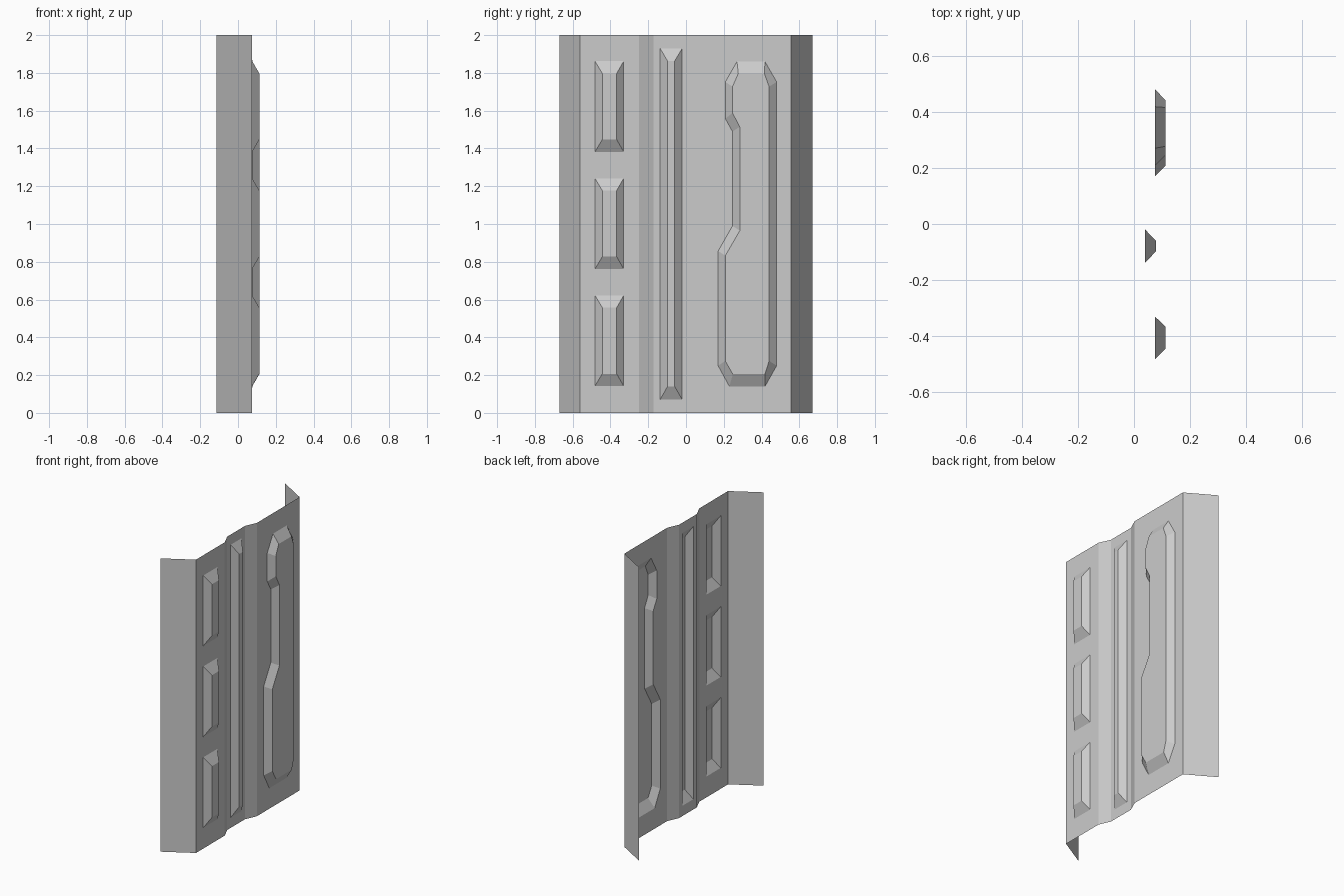
import bpy, bmesh

if "Cube" in bpy.data.objects:
    bpy.data.objects.remove(bpy.data.objects["Cube"])

FACE, RECESS, RAISE = 0.075, 0.04, 0.038


def finish(bm, name):
    # Every face of the pressed sheet looks towards +x
    bm.normal_update()
    for f in bm.faces:
        if f.normal.x < 0:
            f.normal_flip()
    mesh = bpy.data.meshes.new(name)
    bm.to_mesh(mesh)
    bm.free()
    obj = bpy.data.objects.new(name, mesh)
    bpy.context.collection.objects.link(obj)


def ring(bm, pts, x):
    return [bm.verts.new((x, y, z)) for y, z in pts]


def loop_edges(bm, verts):
    return [bm.edges.new((verts[i - 1], verts[i])) for i in range(len(verts))]


def rect(y0, y1, z0, z1):
    return [(y0, z0), (y1, z0), (y1, z1), (y0, z1)]


def plate(name, x, y0, y1, pressings=()):
    """Flat upright plate; each pressing is an (outer, inner) outline pair."""
    bm = bmesh.new()
    edges = loop_edges(bm, ring(bm, rect(y0, y1, 0, 2), x))
    rings = []
    for outer, inner in pressings:
        a = ring(bm, outer, x)
        edges += loop_edges(bm, a)
        rings.append((a, ring(bm, inner, x + RAISE)))
    bmesh.ops.triangle_fill(bm, edges=edges, use_beauty=True, normal=(1, 0, 0))
    for a, b in rings:
        for i in range(len(a)):
            bm.faces.new((a[i - 1], a[i], b[i], b[i - 1]))
        bm.faces.new(b)
    finish(bm, name)


def strip(name, x0, y0, x1, y1):
    bm = bmesh.new()
    bm.faces.new([bm.verts.new(p) for p in
                  ((x0, y0, 0), (x1, y1, 0), (x1, y1, 2), (x0, y0, 2))])
    finish(bm, name)


# Folded side flanges
strip("left_flange", -0.115, -0.67, FACE, -0.56)
strip("right_flange", FACE, 0.557, -0.115, 0.67)

# Left plate with three raised rectangles
boxes = [(rect(-0.482, -0.33, z, z + 0.48),
          rect(-0.443, -0.367, z + 0.065, z + 0.415))
         for z in (0.142, 0.762, 1.382)]
plate("left_plate", FACE, -0.56, -0.25, boxes)

# Sunken channel with its long central rib
strip("channel_left_slope", FACE, -0.25, RECESS, -0.173)
plate("channel_floor", RECESS, -0.173, 0.018,
      [(rect(-0.137, -0.02, 0.07, 1.93), rect(-0.098, -0.06, 0.14, 1.863))])
strip("channel_right_slope", RECESS, 0.018, FACE, 0.096)

# Right plate with the tall notched pressing
outer = [(0.23, 0.14), (0.418, 0.14), (0.48, 0.25), (0.48, 1.752),
         (0.418, 1.86), (0.27, 1.86), (0.208, 1.752), (0.208, 1.558),
         (0.246, 1.49), (0.246, 0.99), (0.17, 0.857), (0.17, 0.25)]
inner = [(0.248, 0.205), (0.418, 0.205), (0.44, 0.275), (0.44, 1.727),
         (0.415, 1.797), (0.277, 1.797), (0.246, 1.727), (0.246, 1.588),
         (0.285, 1.514), (0.285, 0.965), (0.208, 0.832), (0.208, 0.275)]
plate("right_plate", FACE, 0.096, 0.557, [(outer, inner)])
